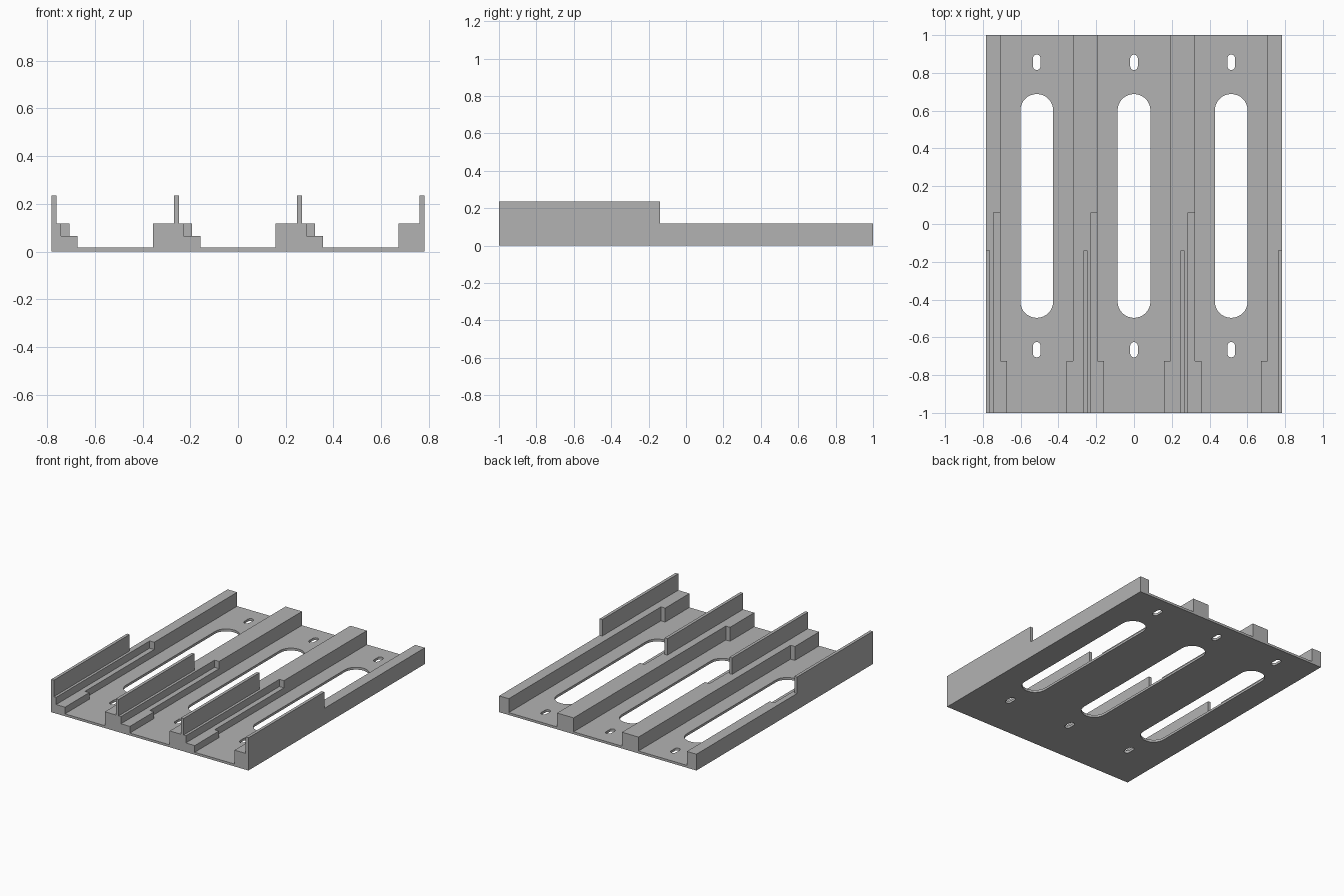
import bpy, bmesh, math

old = bpy.data.objects.get("Cube")
if old:
    bpy.data.objects.remove(old, do_unlink=True)

grey = bpy.data.materials.new("plain grey")
grey.use_nodes = True
grey.diffuse_color = (0.45, 0.45, 0.45, 1)
grey.node_tree.nodes["Principled BSDF"].inputs["Base Color"].default_value = (0.45, 0.45, 0.45, 1)

SIDE = 0.783          # half width of the tray
PITCH = 0.5148        # distance between bays
WIDE, NARROW = 0.192, 0.158   # half width of a bay at the back and front
PLATE, STEP, RAIL, FENCE = 0.017, 0.065, 0.117, 0.235
NECK, GROOVE_END, FENCE_END = -0.725, 0.06, -0.14


def prism(name, outlines, z0, z1):
    """Extrude one or more plan outlines from z0 to z1."""
    bm = bmesh.new()
    for pts in outlines:
        low = [bm.verts.new((x, y, z0)) for x, y in pts]
        face = bm.faces.new(low)
        top = bmesh.ops.extrude_face_region(bm, geom=[face])["geom"]
        for v in top:
            if isinstance(v, bmesh.types.BMVert):
                v.co.z = z1
    bmesh.ops.recalc_face_normals(bm, faces=bm.faces)
    mesh = bpy.data.meshes.new(name)
    bm.to_mesh(mesh)
    bm.free()
    mesh.materials.append(grey)
    ob = bpy.data.objects.new(name, mesh)
    bpy.context.collection.objects.link(ob)
    return ob


def combine(body, tool, operation):
    tool.hide_render = True
    mod = body.modifiers.new(tool.name, 'BOOLEAN')
    mod.operation, mod.solver, mod.object = operation, 'EXACT', tool
    bpy.context.view_layer.objects.active = body
    bpy.ops.object.modifier_apply(modifier=mod.name)
    bpy.data.objects.remove(tool, do_unlink=True)


def slot(cx, y0, y1, r, n=16):
    """Outline of a long hole with round ends."""
    arc = [math.pi * i / n for i in range(n + 1)]
    return ([(cx + r * math.cos(a), y1 - r + r * math.sin(a)) for a in arc]
            + [(cx - r * math.cos(a), y0 + r - r * math.sin(a)) for a in arc])


# Rails between the bays: low step, full-height rail and thin fence
lows, highs, fences = [], [], []
for i in range(4):
    left_bay, right_bay = (i - 2) * PITCH, (i - 1) * PITCH
    fence_x = -SIDE + i * PITCH
    if i == 0:
        left = [(-SIDE, 1), (-SIDE, -1)]
    else:
        wide, narrow = left_bay + WIDE, left_bay + NARROW
        left = [(wide, 1), (wide, NECK), (narrow, NECK), (narrow, -1)]
    if i == 3:
        low = high = [(SIDE, -1), (SIDE, 1)]
    else:
        wide, narrow, groove = right_bay - WIDE, right_bay - NARROW, fence_x + 0.04
        low = [(narrow, -1), (narrow, NECK), (wide, NECK), (wide, 1)]
        high = [(groove, -1), (groove, GROOVE_END), (wide, GROOVE_END), (wide, 1)]
    lows.append(left + low)
    highs.append(left + high)
    end = SIDE if i == 3 else fence_x + 0.0216
    fences.append([(fence_x, -1), (end, -1), (end, FENCE_END), (fence_x, FENCE_END)])

# Base plate with everything merged into one solid
tray = prism("slotted_tray", [[(-SIDE, -1), (SIDE, -1), (SIDE, 1), (-SIDE, 1)]], 0, PLATE)
combine(tray, prism("low_steps", lows, 0, STEP), 'UNION')
combine(tray, prism("rails", highs, 0, RAIL), 'UNION')
combine(tray, prism("fences", fences, 0, FENCE), 'UNION')

# Long opening and two screw slots in each bay
holes = []
for i in (-1, 0, 1):
    cx = i * PITCH
    holes += [slot(cx, -0.497, 0.688, 0.087),
              slot(cx, 0.815, 0.897, 0.02),
              slot(cx, -0.706, -0.625, 0.02)]
combine(tray, prism("hole_cutter", holes, -0.1, 0.05), 'DIFFERENCE')
